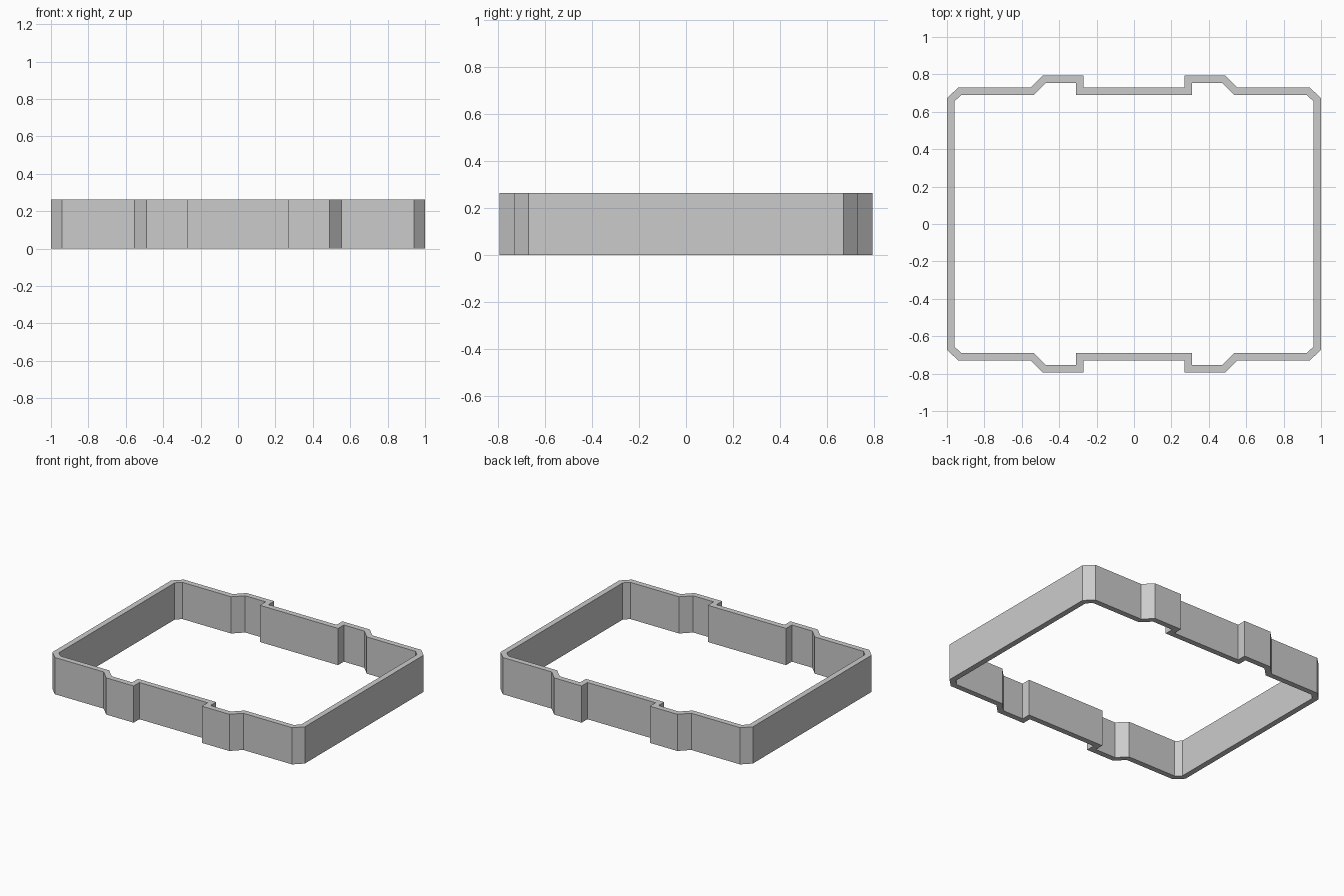
import bpy
import bmesh

cube = bpy.data.objects.get("Cube")
if cube:
    bpy.data.objects.remove(cube, do_unlink=True)

HEIGHT = 0.263

# Matching outer and inner outlines of one quarter of the frame
OUTER = [(0.27, 0.73), (0.27, 0.795), (0.488, 0.795), (0.553, 0.73), (0.94, 0.73), (1.0, 0.672)]
INNER = [(0.31, 0.69), (0.31, 0.755), (0.472, 0.755), (0.537, 0.69), (0.924, 0.69), (0.96, 0.655)]


def full_loop(quarter):
    """Mirror a quarter outline into a closed clockwise loop."""
    right = quarter + [(x, -y) for x, y in reversed(quarter)]
    return right + [(-x, y) for x, y in reversed(right)]


# Flat grey plastic
grey = bpy.data.materials.new("light grey")
grey.use_nodes = True
colour = (0.6, 0.6, 0.6, 1.0)
grey.diffuse_color = colour
grey.node_tree.nodes["Principled BSDF"].inputs["Base Color"].default_value = colour

# Flat ring between the two outlines, extruded up into a wall
bm = bmesh.new()
outer = [bm.verts.new((x, y, 0)) for x, y in full_loop(OUTER)]
inner = [bm.verts.new((x, y, 0)) for x, y in full_loop(INNER)]
for i in range(len(outer)):
    j = (i + 1) % len(outer)
    bm.faces.new((outer[i], outer[j], inner[j], inner[i]))
top = bmesh.ops.extrude_face_region(bm, geom=bm.faces[:], use_keep_orig=True)
top_verts = [g for g in top["geom"] if isinstance(g, bmesh.types.BMVert)]
bmesh.ops.translate(bm, verts=top_verts, vec=(0, 0, HEIGHT))
bmesh.ops.recalc_face_normals(bm, faces=bm.faces[:])

mesh = bpy.data.meshes.new("frame_wall")
bm.to_mesh(mesh)
bm.free()
mesh.materials.append(grey)
bpy.context.collection.objects.link(bpy.data.objects.new("frame_wall", mesh))
